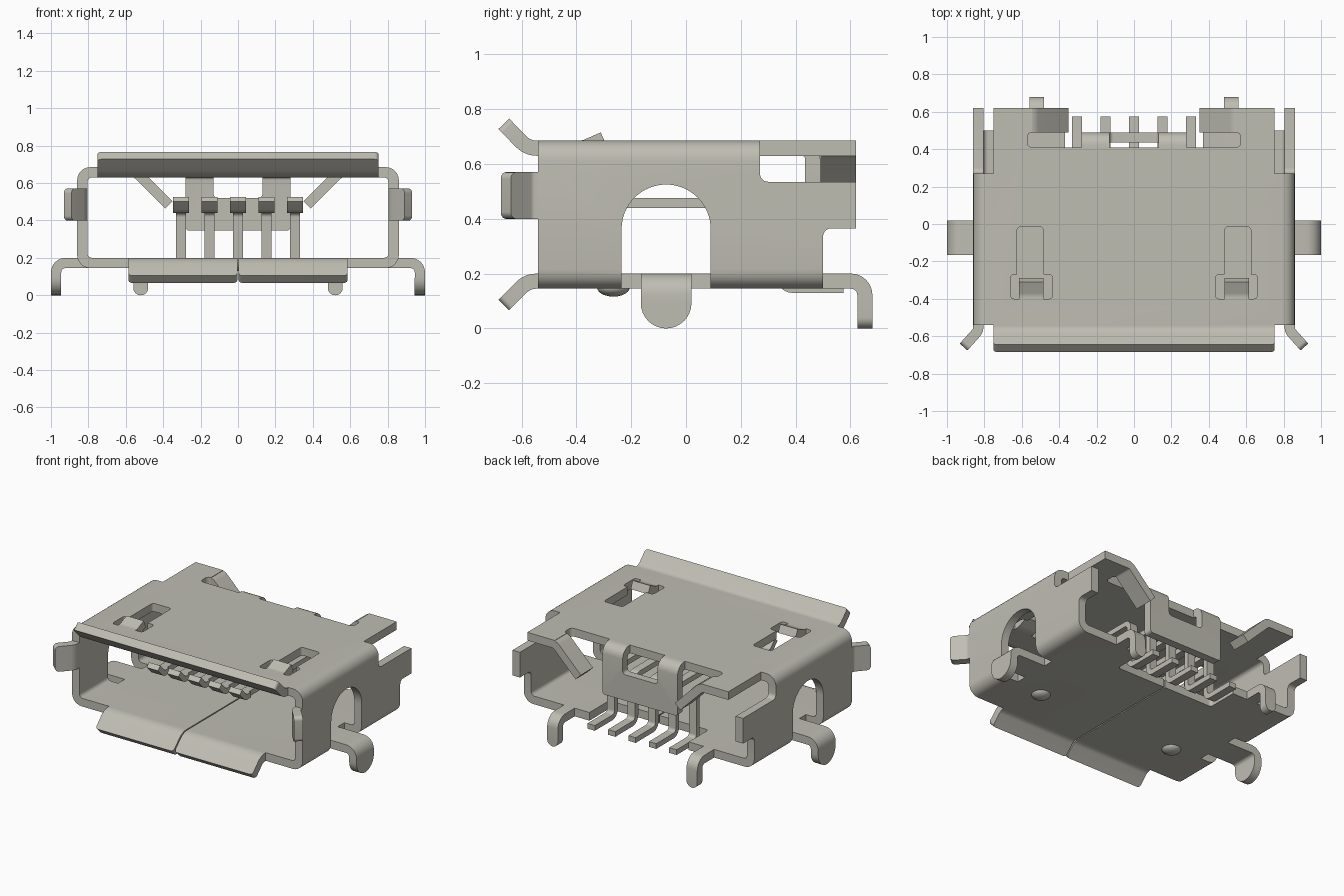
import bpy, bmesh, math
from mathutils import Vector

old = bpy.data.objects.get("Cube")
if old:
    bpy.data.objects.remove(old, do_unlink=True)

metal = bpy.data.materials.new("warm grey metal")
metal.use_nodes = True
COLOUR = (0.52, 0.51, 0.45, 1)
metal.diffuse_color = COLOUR
metal.node_tree.nodes["Principled BSDF"].inputs["Base Color"].default_value = COLOUR
T = 0.055  # sheet thickness


def finish(name, bm):
    bmesh.ops.recalc_face_normals(bm, faces=bm.faces[:])
    me = bpy.data.meshes.new(name)
    bm.to_mesh(me)
    bm.free()
    me.materials.append(metal)
    ob = bpy.data.objects.new(name, me)
    bpy.context.collection.objects.link(ob)
    return ob


def block(name, x, y, z, r=0, axis=2):
    """Box from ranges, with the edges along one axis rounded."""
    bm = bmesh.new()
    bmesh.ops.create_cube(bm, size=1)
    for v in bm.verts:
        v.co = [a[0] + (c + 0.5) * (a[1] - a[0]) for a, c in zip((x, y, z), v.co)]
    if r:
        edges = []
        for e in bm.edges:
            d = (e.verts[0].co - e.verts[1].co).normalized()
            if abs(d[axis]) > 0.9:
                edges.append(e)
        bmesh.ops.bevel(bm, geom=edges, offset=r, segments=6, profile=0.5, affect='EDGES')
    return finish(name, bm)


def cut(ob, cutter):
    cutter.hide_render = True
    m = ob.modifiers.new("cut", 'BOOLEAN')
    m.operation, m.solver, m.object = 'DIFFERENCE', 'EXACT', cutter
    bpy.context.view_layer.objects.active = ob
    bpy.ops.object.modifier_apply(modifier=m.name)
    bpy.data.objects.remove(cutter, do_unlink=True)


def fillet(pts, r, n=7):
    """Round the inner corners of an open path."""
    pts = [Vector(p) for p in pts]
    out = [pts[0]]
    for a, b, c in zip(pts, pts[1:], pts[2:]):
        u, w = (a - b).normalized(), (c - b).normalized()
        half = u.angle(w) / 2
        t = r / math.tan(half)
        centre = b + (u + w).normalized() * (r / math.sin(half))
        s, e = b + u * t - centre, b + w * t - centre
        ang = math.atan2(s.x * e.y - s.y * e.x, s.dot(e))
        for i in range(n):
            k = ang * i / (n - 1)
            out.append(centre + Vector((s.x * math.cos(k) - s.y * math.sin(k),
                                        s.x * math.sin(k) + s.y * math.cos(k))))
    return out + [pts[-1]]


def ribbon(name, pts, r, place, lo, hi, thick=T, tip=0):
    """Bent strip of sheet; place maps (u, v, width) to x, y, z; tip rounds the end corners."""
    path = fillet(pts, r)
    inset = [0.0] * len(path)
    if tip:
        end = path.pop()
        inset.pop()
        d = (end - path[-1]).normalized()
        for i in range(9):
            a = math.pi / 2 * i / 8
            path.append(end - d * tip * (1 - math.sin(a)))
            inset.append(min(tip * (1 - math.cos(a)), (hi - lo) / 2 - 0.002))
    bm = bmesh.new()
    rings = []
    for i, p in enumerate(path):
        d0 = (p - path[i - 1]).normalized() if i else None
        d1 = (path[i + 1] - p).normalized() if i < len(path) - 1 else None
        d = ((d0 or d1) + (d1 or d0)).normalized()
        n = Vector((-d.y, d.x)) * thick / 2
        corners = [(p + n, lo + inset[i]), (p + n, hi - inset[i]),
                   (p - n, hi - inset[i]), (p - n, lo + inset[i])]
        rings.append([bm.verts.new(place(q.x, q.y, w)) for q, w in corners])
    for a, b in zip(rings, rings[1:]):
        for k in range(4):
            bm.faces.new((a[k], a[(k + 1) % 4], b[(k + 1) % 4], b[k]))
    bm.faces.new(rings[0])
    bm.faces.new(rings[-1])
    return finish(name, bm)


# Folded shell: rounded tube, then openings
shell = block("shell", (-0.86, 0.86), (-0.54, 0.62), (0.145, 0.685), 0.07, 1)
cut(shell, block("c", (-0.805, 0.805), (-1, 1), (0.2, 0.63), 0.025, 1))
# rear of floor and walls, pin notch, floor seam
cut(shell, block("c", (-1, 1), (0.5, 0.9), (-0.2, 0.365), 0.03, 0))
cut(shell, block("c", (-0.37, 0.37), (0.29, 0.8), (0.1, 0.3), 0.02))
cut(shell, block("c", (-0.004, 0.004), (-0.7, 0.4), (0.1, 0.3)))
# rear of roof
cut(shell, block("c", (-0.545, 0.545), (0.45, 0.8), (0.6, 0.8)))
cut(shell, block("c", (-0.57, 0.57), (0.41, 0.49), (0.6, 0.8), 0.025))
# side arches
cut(shell, block("c", (-1, 1), (-0.235, 0.09), (0.2, 0.3625)))
bm = bmesh.new()
bmesh.ops.create_cone(bm, cap_ends=True, segments=64, radius1=0.1625, radius2=0.1625, depth=2)
for v in bm.verts:
    v.co = (v.co.z, v.co.x - 0.0725, v.co.y + 0.3625)
cut(shell, finish("c", bm))
for s in (1, -1):
    def span(a, b):
        return (min(s * a, s * b), max(s * a, s * b))
    cut(shell, block("c", span(0.75, 1), (0.27, 0.9), (0.535, 0.9), 0.03, 0))
    cut(shell, block("c", span(0.73, 1), (-0.235, 0.09), (0.1, 0.21)))
    # roof windows
    cut(shell, block("c", span(0.485, 0.625), (-0.36, -0.015), (0.6, 0.8), 0.02))
    cut(shell, block("c", span(0.435, 0.66), (-0.40, -0.27), (0.6, 0.8), 0.02))


def along_x(u, v, w):
    return (w, u, v)


parts = [shell]
# Flared front lip of the roof
parts.append(ribbon("top_lip", [(-0.54, 0.6575), (-0.578, 0.6575), (-0.665, 0.7465)], 0.08,
                    along_x, -0.752, 0.752, tip=0.02))

# Rear flange with its opening
flange = ribbon("rear_flange", [(0.40, 0.6575), (0.4625, 0.6575), (0.4625, 0.345)], 0.04,
                along_x, -0.28, 0.28, tip=0.02)
cut(flange, block("c", (-0.13, 0.13), (0.3, 0.6), (0.52, 0.8), 0.02, 1))
parts.append(flange)

for s, side in ((1, "left"), (-1, "right")):
    def mir_x(u, v, w):
        return (s * w, u, v)

    def side_xz(u, v, w):
        return (s * u, w, v)

    def side_xy(u, v, w):
        return (s * u, v, w)

    parts += [
        ribbon("bottom_lip_" + side, [(-0.54, 0.1725), (-0.578, 0.1725), (-0.665, 0.0855)], 0.08,
               mir_x, 0.004, 0.585, tip=0.02),
        ribbon("front_ear_" + side, [(0.8325, -0.54), (0.8325, -0.57), (0.911, -0.6575)], 0.05,
               side_xy, 0.4, 0.57, tip=0.025),
        ribbon("side_leg_" + side, [(0.70, 0.1725), (0.9725, 0.1725), (0.9725, 0)], 0.05,
               side_xz, -0.165, 0.02, tip=0.0925),
        ribbon("rear_leg_" + side, [(0.48, 0.1725), (0.6525, 0.1725), (0.6525, 0)], 0.05,
               mir_x, 0.48, 0.56, tip=0.04),
        ribbon("rear_tab_" + side, [(0.60, 0.6575), (0.545, 0.6575), (0.37, 0.4835)], 0.05,
               side_xz, 0.49, 0.62),
        ribbon("spring_tongue_" + side, [(-0.41, 0.6575), (-0.375, 0.6575), (-0.30, 0.69)], 0.08,
               mir_x, 0.485, 0.615),
    ]
    # Floor dimple
    bm = bmesh.new()
    bmesh.ops.create_uvsphere(bm, u_segments=24, v_segments=12, radius=1)
    for v in bm.verts:
        v.co = (s * 0.52 + v.co.x * 0.06, -0.265 + v.co.y * 0.06, 0.15 + v.co.z * 0.034)
    parts.append(finish("floor_dimple_" + side, bm))

# Five contact pins with upturned wide heads
for i in range(5):
    x = (i - 2) * 0.1525
    parts.append(ribbon("contact_pin_%d" % (i + 1),
                        [(-0.40, 0.4575), (0.3475, 0.4575), (0.3475, 0.1475), (0.575, 0.1475)],
                        0.04, along_x, x - 0.0275, x + 0.0275, thick=0.035))
    parts.append(ribbon("contact_head_%d" % (i + 1),
                        [(-0.36, 0.4575), (-0.41, 0.4575), (-0.465, 0.514)],
                        0.04, along_x, x - 0.0425, x + 0.0425, thick=0.036))

# Smooth bends, sharp sheet edges
bpy.ops.object.select_all(action='DESELECT')
for ob in parts:
    ob.select_set(True)
bpy.context.view_layer.objects.active = shell
bpy.ops.object.shade_smooth_by_angle(angle=math.radians(30))
